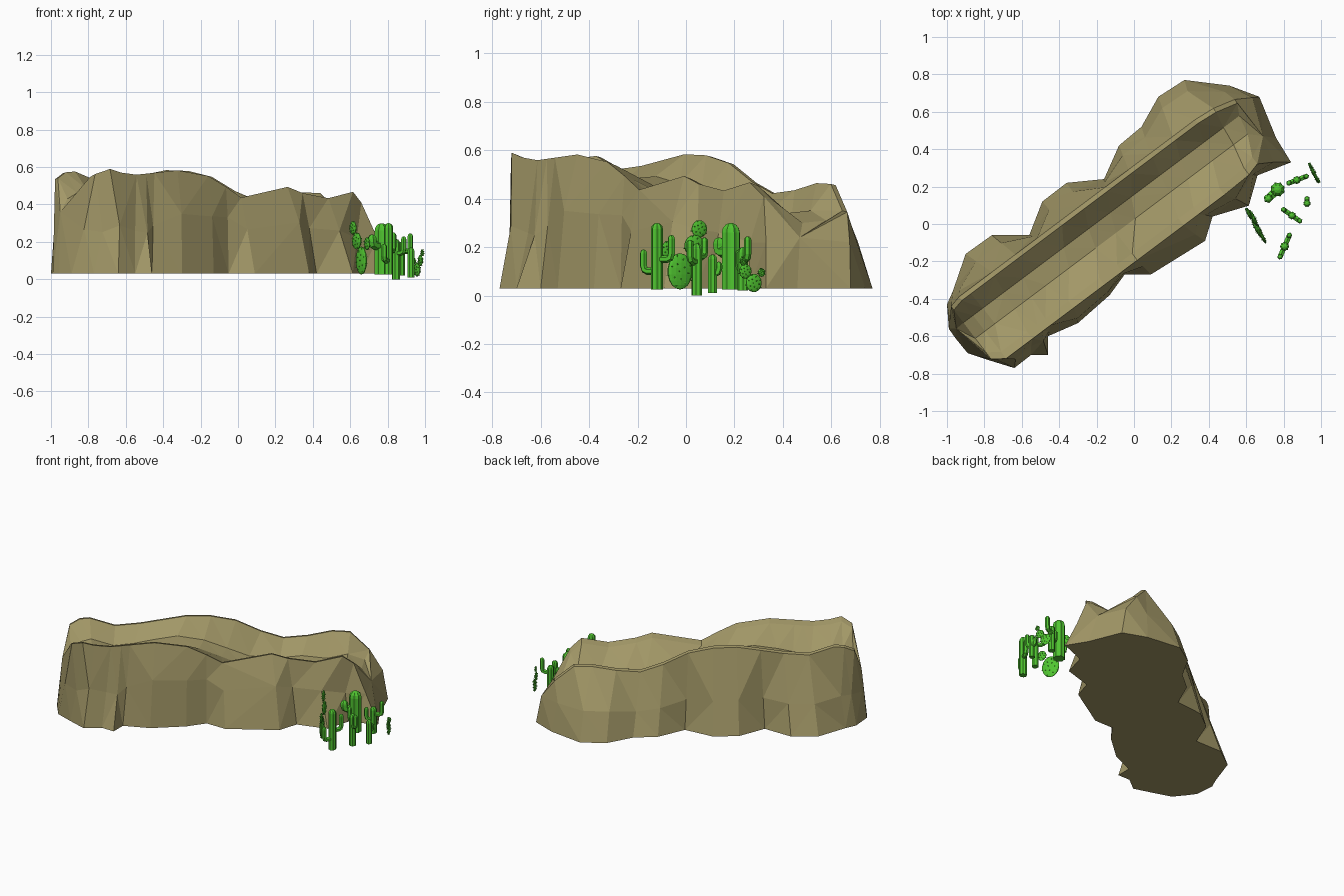
import bpy, bmesh, random
from math import sin, cos, pi
from mathutils import Vector, Matrix

if "Cube" in bpy.data.objects:
    bpy.data.objects.remove(bpy.data.objects["Cube"])

random.seed(4)

def material(name, rgb):
    m = bpy.data.materials.new(name)
    m.diffuse_color = (*rgb, 1)
    m.use_nodes = True
    m.node_tree.nodes["Principled BSDF"].inputs["Base Color"].default_value = m.diffuse_color
    return m

ROCK = material("sandstone", (0.36, 0.31, 0.135))
GREEN = material("cactus_green", (0.08, 0.56, 0.03))

def finish(bm, name, mat):
    bmesh.ops.recalc_face_normals(bm, faces=bm.faces)
    me = bpy.data.meshes.new(name)
    bm.to_mesh(me)
    bm.free()
    me.materials.append(mat)
    ob = bpy.data.objects.new(name, me)
    bpy.context.collection.objects.link(ob)
    return ob

def interp(table, u):
    if u <= table[0][0]:
        return table[0][1]
    for (a, za), (b, zb) in zip(table, table[1:]):
        if u <= b:
            return za + (zb - za) * (u - a) / (b - a)
    return table[-1][1]

# ---- rock: lofted along u (its long diagonal), v across it ----
back_foot = [(-1.128, .146), (-1.058, .256), (-.99, .294), (-.816, .412), (-.644, .408),
             (-.484, .288), (-.32, .39), (-.156, .392), (.016, .288), (.188, .384),
             (.344, .392), (.512, .466), (.678, .454), (.852, .286), (.944, .142)]
front_foot = [(-1.126, -.018), (-1.054, -.122), (-.974, -.232), (-.86, -.23), (-.788, -.284),
              (-.728, -.204), (-.558, -.244), (-.332, -.226), (-.202, -.186), (-.09, -.27),
              (.25, -.3), (.36, -.22), (.55, -.29), (.684, -.188), (.87, -.24)]
back_crest = [(-1.04, .54), (-.95, .59), (-.80, .52), (-.64, .53), (-.24, .595), (.03, .54),
              (.17, .46), (.3, .42), (.5, .44), (.6, .465), (.74, .46), (.83, .35)]
front_crest = [(-1.05, .56), (-.98, .59), (-.85, .555), (-.5, .585), (-.38, .57), (-.25, .53),
               (-.12, .43), (.08, .505), (.25, .49), (.41, .41), (.5, .44), (.64, .475),
               (.70, .43), (.8, .33)]

def rock_rows():
    rows = [[] for _ in range(10)]
    for i, ((bu, bv), (fu, fv)) in enumerate(zip(back_foot, front_foot)):
        cu_b, cu_f = .91 * bu - .02, .91 * fu - .02
        if i > 12:
            cu_f = .65 if i == 13 else .72
            cu_b = .71 if i == 13 else .83
        zb, zf = interp(back_crest, cu_b), interp(front_crest, cu_f)
        taper = (.84 if i == 14 else .96 if i == 13 else 1)
        cb, cf = .25 * taper, -.165 * taper
        if i == 0:
            cb, cf = .235, -.12
        low = min(zb, zf) - (.11 if 1 < i < 12 else .13 if i < 14 else .06)
        w = .72 if i > 10 else .60
        mid_u, j = (cu_b + cu_f) / 2, random.uniform(-.2, .2)
        mid_z = .03 + (1 - w) * (zb - .04) if i <= 10 else .22
        col = [(bu, bv, .03),
               (w * bu + (1 - w) * cu_b, w * bv + (1 - w) * cb, mid_z),
               (cu_b, cb, zb - .005),
               (cu_b, cb - .025, zb),
               (.7 * cu_b + .3 * cu_f, .125, low + .02),
               (mid_u, .02, low + .01),
               (cu_f, cf + .045, zf - .015),
               (cu_f, cf, zf),
               (.5 * (fu + cu_f), cf + (fv - cf) * (.55 + j), .30 + .3 * j if i < 13 else .22),
               (fu, fv, .03)]
        for row, p in zip(rows, col):
            row.append(p)
    return rows

bm = bmesh.new()
grid = [[bm.verts.new((.8 * u - .6 * v, .6 * u + .8 * v, z)) for u, v, z in row]
        for row in rock_rows()]
for r0, r1 in zip(grid, grid[1:]):
    for k in range(14):
        bm.faces.new((r0[k], r0[k + 1], r1[k + 1], r1[k]))
# rugged ends, each fanned round a middle point below the valley
toes = []
for k, mid, foot in ((0, (-.95, -.56, .36), (-.955, -.61, .03)),
                     (14, (.69, .47, .24), (.76, .46, .03))):
    hub, toe = bm.verts.new(mid), bm.verts.new(foot)
    col = [r[k] for r in grid]
    for a, b in zip(col, col[1:]):
        bm.faces.new((a, b, hub))
    bm.faces.new((col[0], toe, hub))
    bm.faces.new((col[-1], hub, toe))
    toes.append(toe)
bm.faces.new(grid[0] + [toes[1]] + grid[-1][::-1] + [toes[0]])
bmesh.ops.triangulate(bm, faces=bm.faces)
finish(bm, "mesa_rock", ROCK)

# ---- cactus helpers ----
def ribbed_tube(bm, path, side, r, ribs=8):
    """Sweep a ribbed star section along a path, with a domed tip."""
    pts = [Vector(p) for p in path]
    d = (pts[-1] - pts[-2]).normalized()
    tip = pts[-1]
    radii = [r] * len(pts)
    pts[-1] = tip - d * r
    for a in (.5, 1.0, 1.4):
        pts.append(tip - d * r * (1 - sin(a)))
        radii.append(r * cos(a))
    rings = []
    for i, (p, rad) in enumerate(zip(pts, radii)):
        t = (pts[min(i + 1, len(pts) - 1)] - pts[max(i - 1, 0)]).normalized()
        b = t.cross(side)
        n = ribs * 2
        rings.append([bm.verts.new(p + (side * cos(2 * pi * k / n) + b * sin(2 * pi * k / n))
                                   * rad * (1 if k % 2 else .86)) for k in range(n)])
    for r0, r1 in zip(rings, rings[1:]):
        for k in range(len(r0)):
            m = (k + 1) % len(r0)
            bm.faces.new((r0[k], r0[m], r1[m], r1[k]))
    bm.faces.new(rings[0])
    bm.faces.new(rings[-1])

def saguaro(name, x, y, z0, z1, r, direction=(1, 0), arms=()):
    """Trunk plus arms given as (signed reach, elbow height, tip height)."""
    bm = bmesh.new()
    d = Vector((*direction, 0)).normalized()
    side = Vector((-d.y, d.x, 0))
    foot = Vector((x, y, 0))
    at = lambda h, z: foot + d * h + Vector((0, 0, z))
    ribbed_tube(bm, [at(0, z0), at(0, z1)], side, r)
    for reach, ze, zt in arms:
        s, ra = (1 if reach > 0 else -1), max(r * .62, .015)
        ribbed_tube(bm, [at(0, ze), at(reach - s * .018, ze), at(reach - s * .005, ze + .006),
                         at(reach, ze + .022), at(reach, zt)], side, ra, 6)
    finish(bm, name, GREEN)

def prickly_pear(name, direction, pads):
    """Flat oval pads (x, y, z, half width, half height) with stubby spines."""
    bm = bmesh.new()
    d = Vector((*direction, 0)).normalized()
    n = Vector((-d.y, d.x, 0))
    for x, y, z, w, h in pads:
        thick = w * .25
        m = Matrix((d * w, n * thick, Vector((0, 0, h)))).transposed().to_4x4()
        m.translation = (x, y, z)
        bmesh.ops.create_uvsphere(bm, u_segments=14, v_segments=9, radius=1, matrix=m)
        for k in range(14):
            a, q = k * 2.4, ((k + .5) / 14) ** .5
            for s in (1, -1):
                p = m @ Vector((q * cos(a), s * (1 - q * q) ** .5, q * sin(a)))
                out = (p - m.translation + n * s * .02).normalized()
                rot = out.to_track_quat('Z', 'Y').to_matrix().to_4x4()
                bmesh.ops.create_cone(bm, segments=4, radius1=.004, radius2=.001, depth=.01,
                                      cap_ends=True, matrix=Matrix.Translation(p) @ rot)
    finish(bm, name, GREEN)

# ---- cactus group ----
saguaro("saguaro_front", .805, -.12, .025, .30, .025, (.4, .92),
        [(-.06, .10, .19), (.065, .15, .25)])
saguaro("saguaro_large", .768, .185, .025, .30, .040, (.72, .69), [(-.07, .18, .24)])
saguaro("saguaro_back", .87, .235, .02, .20, .022, (.93, .36),
        [(.055, .15, .245), (-.045, .11, .19)])
saguaro("saguaro_middle", .845, .045, .0, .215, .022, (.82, -.57),
        [(.05, .14, .23), (-.055, .16, .24)])
saguaro("saguaro_small", .925, .11, .01, .17, .02, (0, 1), [(.025, .09, .14)])
prickly_pear("prickly_pear_large", (.48, -.88),
             [(.66, -.025, .10, .058, .075), (.635, .035, .205, .048, .045),
              (.615, .055, .275, .036, .036), (.69, -.075, .19, .03, .035)])
prickly_pear("prickly_pear_small", (.42, -.9),
             [(.958, .28, .052, .036, .038), (.942, .312, .095, .016, .018),
              (.975, .245, .10, .028, .030), (.985, .235, .142, .014, .018)])
